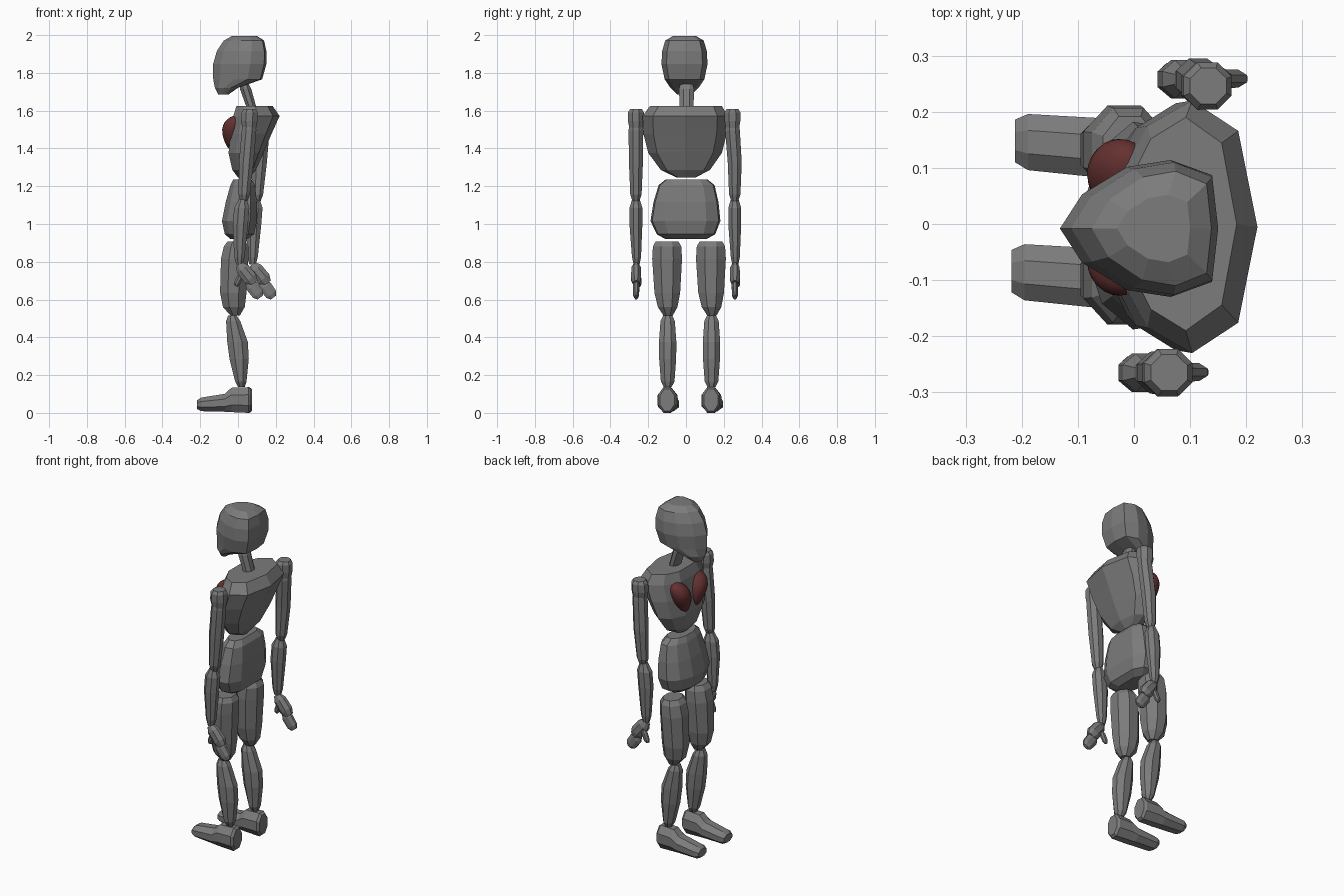
import bpy, bmesh, math
from mathutils import Vector


def material(name, rgb):
    m = bpy.data.materials.new(name)
    m.diffuse_color = (*rgb, 1)
    return m


GREY = material("stone grey", (0.2, 0.2, 0.2))
RED = material("dark red", (0.13, 0.03, 0.03))


def outline(half):
    """Close a half outline (a, b >= 0) by mirroring it over b = 0."""
    return half + [(a, -b) for a, b in reversed(half) if b > 0]


OCT = [(math.cos(math.radians(22.5 + 45 * i)) / 0.924,
        math.sin(math.radians(22.5 + 45 * i)) / 0.924) for i in range(8)]
CHEST = outline([(1, 0), (0.72, 0.76), (0.05, 1), (-0.6, 0.8), (-1, 0.4)])
SKULL = outline([(1, 0), (0.92, 0.78), (0.4, 1), (-0.15, 0.9), (-0.72, 0.5), (-1, 0)])
BELLY = outline([(1, 0.6), (0.6, 0.95), (-0.1, 1), (-0.7, 0.75), (-1, 0.3)])


def skin(name, rows, mat=GREY):
    """Flat-shaded hull through matching rings of points."""
    bm = bmesh.new()
    rings = [[bm.verts.new(p) for p in row] for row in rows]
    n = len(rings[0])
    for lo, hi in zip(rings, rings[1:]):
        for i in range(n):
            j = (i + 1) % n
            bm.faces.new((lo[i], lo[j], hi[j], hi[i]))
    bm.faces.new(rings[0])
    bm.faces.new(rings[-1])
    bmesh.ops.recalc_face_normals(bm, faces=bm.faces)
    me = bpy.data.meshes.new(name)
    bm.to_mesh(me)
    bm.free()
    me.materials.append(mat)
    ob = bpy.data.objects.new(name, me)
    bpy.context.collection.objects.link(ob)
    return ob


def loft(name, shape, rings, axis="z", dx=0, dy=0):
    """Rings are (position, min, max, y centre, y half width)."""
    rows = []
    for t, a0, a1, y, h in rings:
        row = []
        for a, b in shape:
            s = (a0 + a1) / 2 + a * (a1 - a0) / 2
            x, z = (s, t) if axis == "z" else (t, s)
            row.append((x + dx, y + b * h + dy, z))
        rows.append(row)
    return skin(name, rows)


def segment(name, start, end, radii, flat):
    """Rounded octagonal piece from start to end in the xz plane."""
    p, q = Vector(start), Vector(end)
    d = (q - p).normalized()
    side = Vector((0, 1, 0))
    up = d.cross(side)
    rows = [[p.lerp(q, t) + up * a * r + side * b * r * flat for a, b in OCT]
            for t, r in radii]
    return skin(name, rows)


# Head and neck
loft("head", SKULL, [
    (1.69, -0.105, -0.05, -0.008, 0.04), (1.725, -0.122, 0.0, -0.008, 0.075),
    (1.77, -0.131, 0.128, -0.008, 0.105), (1.85, -0.132, 0.15, -0.008, 0.122),
    (1.92, -0.112, 0.15, -0.008, 0.118), (1.975, -0.075, 0.138, -0.008, 0.102),
    (2.0, -0.03, 0.1, -0.008, 0.06)])
loft("neck", OCT, [
    (1.60, 0.055, 0.09, 0.003, 0.03), (1.63, 0.042, 0.095, 0.003, 0.037),
    (1.72, 0.01, 0.07, 0.003, 0.04), (1.76, 0.01, 0.05, 0.003, 0.03)])

# Chest and lower torso
loft("chest", CHEST, [
    (1.25, 0.0, 0.06, 0, 0.05), (1.29, -0.03, 0.095, -0.003, 0.13),
    (1.38, -0.05, 0.135, -0.005, 0.195), (1.48, -0.04, 0.177, -0.005, 0.22),
    (1.575, -0.025, 0.22, -0.005, 0.225), (1.63, -0.008, 0.183, 0, 0.19)])
loft("lower_torso", BELLY, [
    (0.925, -0.04, 0.05, 0, 0.11), (0.95, -0.07, 0.085, 0, 0.155),
    (1.02, -0.085, 0.1, -0.003, 0.185), (1.12, -0.065, 0.1, 0, 0.172),
    (1.21, -0.04, 0.09, 0.003, 0.148), (1.24, -0.025, 0.07, 0.003, 0.11)])

# Smooth red chest lobes, tapering down and inward
for side, label in ((1, "left"), (-1, "right")):
    bpy.ops.mesh.primitive_uv_sphere_add(segments=24, ring_count=14)
    lobe = bpy.context.object
    lobe.name = label + "_chest_lobe"
    for v in lobe.data.vertices:
        x, y, z = v.co
        k = 1 + 0.25 * z
        v.co = (-0.03 + x * 0.053 * k + 0.02 * z * z * (z > 0),
                0.012 + side * (0.073 + 0.025 * z) + y * 0.056 * k,
                1.485 + z * 0.093)
    lobe.data.materials.append(RED)
    bpy.ops.object.shade_smooth_by_angle()

# Legs
for label, dy, dx in (("right", -0.1, 0.0), ("left", 0.132, 0.006)):
    loft(label + "_thigh", OCT, [
        (0.52, -0.04, 0.01, 0.005, 0.025), (0.565, -0.08, 0.036, 0.003, 0.052),
        (0.64, -0.095, 0.045, 0.001, 0.068), (0.82, -0.09, 0.055, 0, 0.079),
        (0.885, -0.075, 0.055, 0, 0.075), (0.912, -0.055, 0.04, 0, 0.06)], dy=dy)
    loft(label + "_shin", OCT, [
        (0.14, 0.0, 0.036, 0.003, 0.02), (0.17, -0.015, 0.045, 0.003, 0.036),
        (0.29, -0.045, 0.057, 0.003, 0.045), (0.38, -0.057, 0.052, 0.003, 0.046),
        (0.49, -0.063, 0.012, 0.003, 0.038), (0.52, -0.052, -0.008, 0.003, 0.024)], dy=dy)
    loft(label + "_foot", OCT, [
        (0.068, 0.015, 0.13, 0, 0.038), (0.055, 0.004, 0.14, 0, 0.048),
        (-0.035, 0.008, 0.137, 0.002, 0.052), (-0.07, 0.01, 0.105, 0.004, 0.053),
        (-0.195, 0.013, 0.085, 0.014, 0.05), (-0.218, 0.025, 0.07, 0.016, 0.038)],
        axis="x", dx=dx, dy=dy)

# Arms and hands
for label, dy, dx in (("right", -0.265, 0.0), ("left", 0.258, 0.07)):
    top = -0.012 if dx else 0.0
    loft(label + "_shoulder", OCT, [
        (1.48, 0.03, 0.09, top, 0.03), (1.55, 0.015, 0.103, top, 0.042),
        (1.595, 0.018, 0.104, top, 0.042), (1.612, 0.03, 0.095, top, 0.032)], dx=dx, dy=dy)
    loft(label + "_upper_arm", OCT, [
        (1.125, 0.012, 0.05, 0, 0.018), (1.16, 0.003, 0.063, 0, 0.03),
        (1.33, 0.005, 0.083, 0, 0.037), (1.5, 0.02, 0.097, top, 0.039),
        (1.57, 0.03, 0.09, top, 0.03)], dx=dx, dy=dy)
    loft(label + "_forearm", OCT, [
        (0.79, -0.01, 0.025, 0.003, 0.016), (0.83, -0.02, 0.035, 0.003, 0.024),
        (1.0, -0.028, 0.053, 0, 0.034), (1.09, -0.02, 0.06, 0, 0.034),
        (1.135, 0.005, 0.045, 0, 0.02)], dx=dx, dy=dy)
    y = dy + 0.001
    segment(label + "_palm", (0.005 + dx, y, 0.79), (0.085 + dx, y, 0.69),
            [(0, 0.02), (0.25, 0.036), (0.75, 0.038), (1, 0.024)], 0.7)
    segment(label + "_fingers", (0.055 + dx, y, 0.7), (0.118 + dx, y, 0.615),
            [(0, 0.02), (0.3, 0.034), (0.8, 0.032), (1, 0.018)], 0.5)
    segment(label + "_thumb", (0.02 + dx, y + 0.012, 0.745), (-0.012 + dx, y + 0.016, 0.675),
            [(0, 0.01), (0.3, 0.017), (0.8, 0.016), (1, 0.009)], 0.8)

# Rest the lowest sole exactly on the ground
low = min(v.co.z for o in bpy.data.objects for v in o.data.vertices)
for o in bpy.data.objects:
    o.location.z -= low
